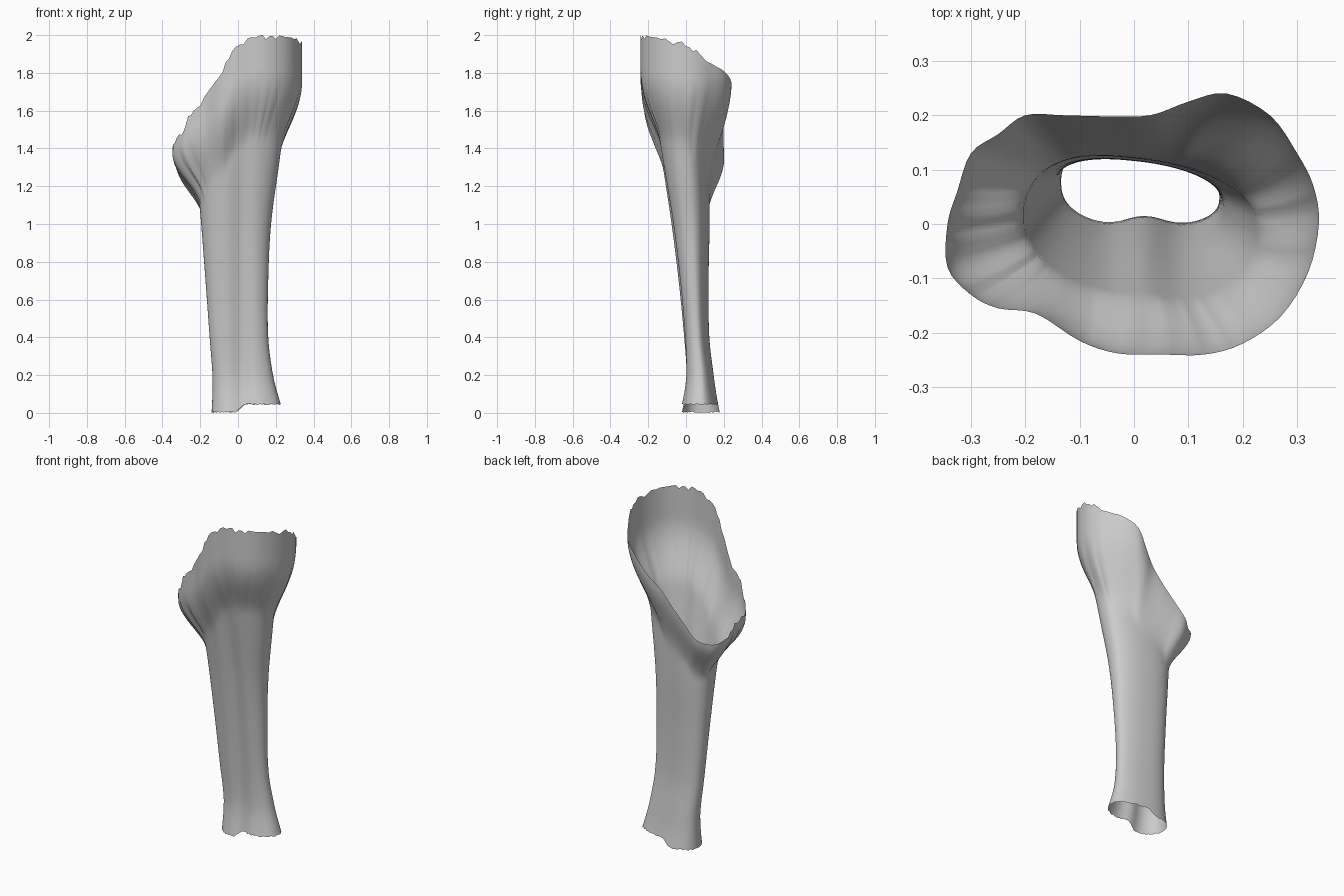
import bpy
import bmesh
import math
import random
from mathutils import Vector

random.seed(4)
if "Cube" in bpy.data.objects:
    bpy.data.objects.remove(bpy.data.objects["Cube"])

# Slanted upper rim, counter-clockwise from the left side (x, y, z)
RIM = [(.34, 0, 1.95), (.33, .07, 1.9), (.3, .13, 1.85), (.25, .2, 1.81),
       (.17, .24, 1.75), (.1, .225, 1.65), (.03, .2, 1.57), (-.05, .198, 1.48),
       (-.13, .2, 1.4), (-.2, .2, 1.33), (-.25, .165, 1.3), (-.3, .13, 1.3),
       (-.325, .06, 1.33), (-.343, 0, 1.4), (-.343, -.08, 1.43),
       (-.3, -.13, 1.48), (-.25, -.155, 1.59), (-.18, -.165, 1.66),
       (-.1, -.215, 1.78), (-.03, -.238, 1.91), (.05, -.24, 1.97),
       (.13, -.24, 1.99), (.2, -.22, 1.99), (.27, -.17, 1.98), (.32, -.09, 1.97)]

# Tube extents by height: z, right x, left x, front y, back y
TUBE = [(0, -.14, .24, -.035, .19), (.1, -.135, .21, -.015, .17),
        (.2, -.135, .185, -.005, .155), (.4, -.15, .16, -.015, .13),
        (.7, -.172, .16, -.043, .125), (1, -.195, .175, -.08, .13),
        (1.3, -.22, .215, -.125, .13), (2, -.26, .31, -.23, .13)]

SUBDIV, ROWS = 4, 48


def smooth(t):
    t = min(max(t, 0), 1)
    return t * t * (3 - 2 * t)


def spline(p0, p1, p2, p3, t):
    """Catmull-Rom point between p1 and p2."""
    return (p1 * 2 + (p2 - p0) * t + (p0 * 2 - p1 * 5 + p2 * 4 - p3) * t * t
            + (p1 * 3 - p0 - p2 * 3 + p3) * t * t * t) / 2


def extents(z):
    """Tube extents at a height, with smooth slopes through the stations."""
    def slope(i, c):
        a, b = TUBE[max(i - 1, 0)], TUBE[min(i + 1, len(TUBE) - 1)]
        return (b[c] - a[c]) / (b[0] - a[0])
    i = max(k for k in range(len(TUBE) - 1) if TUBE[k][0] <= max(z, 0))
    p, q = TUBE[i], TUBE[i + 1]
    h = q[0] - p[0]
    t = (z - p[0]) / h
    s = t * t * (3 - 2 * t)
    return [p[c] * (1 - s) + q[c] * s
            + h * t * (1 - t) * ((1 - t) * slope(i, c) - t * slope(i + 1, c))
            for c in range(1, 5)]


def tube_point(angle, z):
    """Flattened oval with a shallow front groove and a skewed back."""
    xa, xb, ya, yb = extents(z)
    def rounded(v):
        return math.copysign(abs(v) ** .85, v)
    c, s = rounded(math.cos(angle)), rounded(math.sin(angle))
    x = (xa + xb) / 2 + c * (xb - xa) / 2
    y = (ya + yb) / 2 + s * (yb - ya) / 2
    if s > 0:
        y -= .1 * s * (x + .09)
    else:
        y += .02 * math.exp(-((x - .02) / .05) ** 2) * smooth(2 - z)
    return Vector((x, y, z))


def column(rim):
    """One line of points from the lower hem up to the rim."""
    angle = math.atan2(rim.y / .22, rim.x / .34)
    front = smooth((.2 - rim.y) / .2)
    tall = smooth((rim.z - 1.2) / .75)
    top = rim.z + random.uniform(-.016, .012) * front
    hem = .042 * smooth((tube_point(angle, 0).x + .02) / .07)
    hem += random.uniform(0, .008)
    lead = .18 * tall * front
    reach = .25 + .3 * tall
    points = []
    for r in range(ROWS + 1):
        z = hem + (top - hem) * (r / ROWS) ** .85
        w = smooth((z - top + reach) / (reach - lead))
        p = tube_point(angle, z)
        points.append(p.lerp(Vector((rim.x, rim.y, z)), w))
    return points


# Open flared sleeve
bm = bmesh.new()
pts = [Vector(p) for p in RIM]
n = len(pts)
columns = []
for i in range(n):
    ring = [pts[(i + k) % n] for k in (-1, 0, 1, 2)]
    for j in range(SUBDIV):
        columns.append([bm.verts.new(p) for p in column(spline(*ring, j / SUBDIV))])
for i, a in enumerate(columns):
    b = columns[(i + 1) % len(columns)]
    for r in range(ROWS):
        bm.faces.new((a[r], b[r], b[r + 1], a[r + 1])).smooth = True
mesh = bpy.data.meshes.new("flared_sleeve")
bm.to_mesh(mesh)
bm.free()
sleeve = bpy.data.objects.new("flared_sleeve", mesh)
bpy.context.collection.objects.link(sleeve)

# Plain grey
grey = bpy.data.materials.new("plain grey")
grey.use_nodes = True
grey.diffuse_color = (.6, .6, .6, 1)
grey.node_tree.nodes["Principled BSDF"].inputs["Base Color"].default_value = (.6, .6, .6, 1)
mesh.materials.append(grey)
